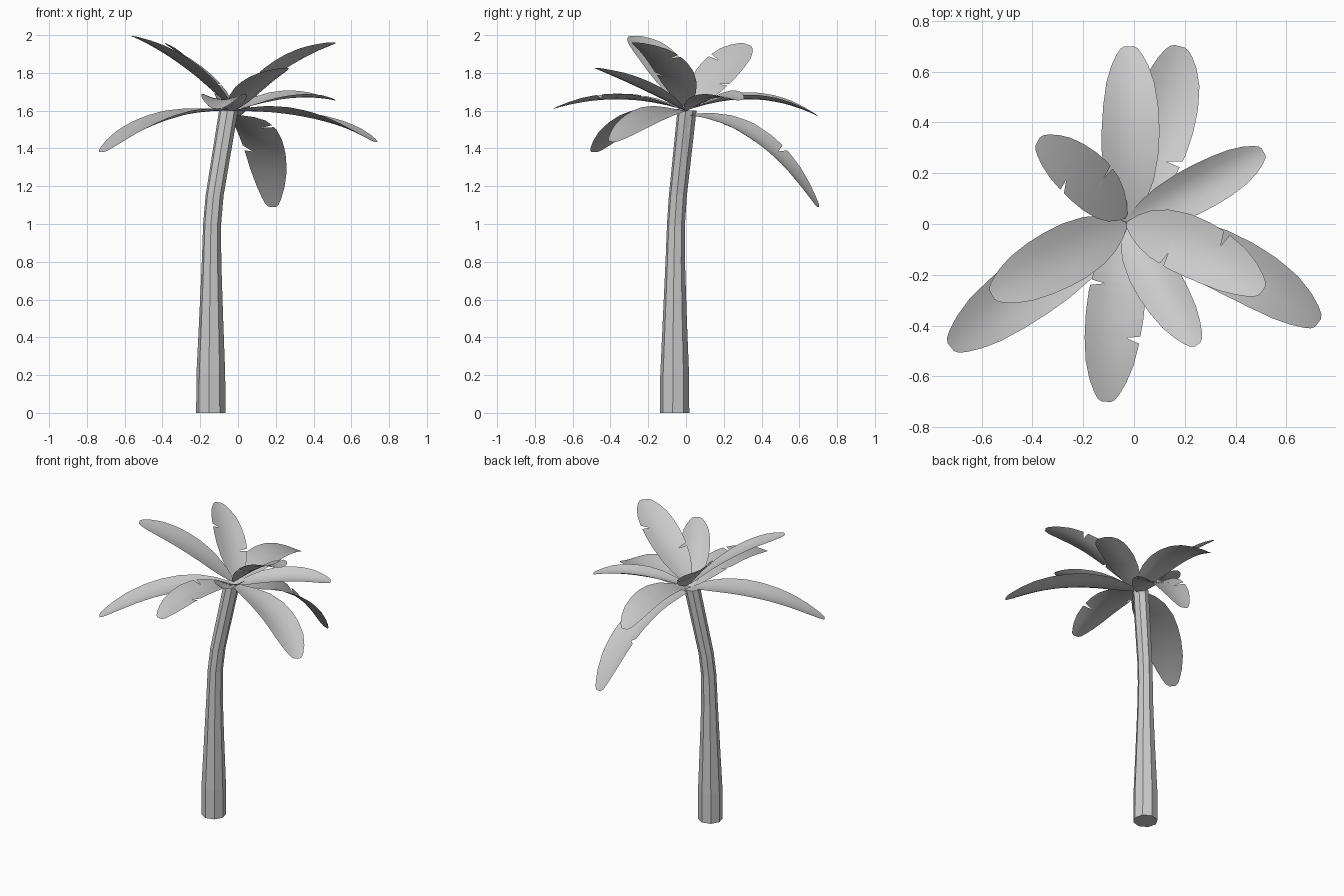
import bpy
import math
from mathutils import Vector

if "Cube" in bpy.data.objects:
    bpy.data.objects.remove(bpy.data.objects["Cube"])


def add_mesh(name, verts, faces, smooth):
    me = bpy.data.meshes.new(name)
    me.from_pydata([tuple(v) for v in verts], [], faces)
    me.polygons.foreach_set("use_smooth", [smooth] * len(faces))
    me.update()
    ob = bpy.data.objects.new(name, me)
    bpy.context.collection.objects.link(ob)
    return ob


# Trunk: eight-sided rings (x, y, z, radius) along a bent path
rings = [(-.144, -.06, 0, .078), (-.144, -.06, .2, .077), (-.142, -.059, .5, .064),
         (-.140, -.057, .8, .052), (-.137, -.053, 1.0, .048), (-.124, -.043, 1.15, .048),
         (-.050, .005, 1.6, .051)]
N = 8
verts, faces = [], []
for x, y, z, r in rings:
    for k in range(N):
        a = math.tau * k / N + math.radians(37.5)
        verts.append((x + r * math.cos(a), y + r * math.sin(a), z))
for i in range(len(rings) - 1):
    for k in range(N):
        k2 = (k + 1) % N
        faces.append((i * N + k, i * N + k2, i * N + N + k2, i * N + N + k))
faces.append(tuple(reversed(range(N))))
faces.append(tuple(range((len(rings) - 1) * N, len(rings) * N)))
add_mesh("trunk", verts, faces, False)

# Outline of a frond: (position along midrib, half width factor)
OUTLINE = [(0, .08), (.06, .38), (.14, .64), (.25, .86), (.4, .99), (.52, 1), (.65, .95),
           (.78, .83), (.88, .64), (.95, .44), (.985, .30), (1, .16)]
COLS = [-1, -.5, 0, .5, 1]


def outline(t):
    for (t0, w0), (t1, w1) in zip(OUTLINE, OUTLINE[1:]):
        if t <= t1:
            return w0 + (w1 - w0) * (t - t0) / (t1 - t0)
    return OUTLINE[-1][1]


def frond(name, root, mid, tip, width=.115, roll=0, torn=False, cup=.03):
    """Cupped leaf blade along a quadratic curve through root, mid and tip."""
    a, m, b = Vector(root), Vector(mid), Vector(tip)
    c = 2 * m - (a + b) / 2
    stations = [(t, 1, 1) for t in [p[0] for p in OUTLINE] + [.33, .585, .715]]
    if torn:  # one tear on each side of the blade
        stations += [(.615, 1, 1), (.632, .5, 1), (.655, 1, 1)]
        stations += [(.335, 1, 1), (.345, 1, .5), (.365, 1, 1)]
        stations = [s for s in stations if s[0] != .65]
    stations.sort()
    verts, faces = [], []
    n = len(COLS)
    for t, left, right in stations:
        p = a * (1 - t) ** 2 + c * 2 * t * (1 - t) + b * t * t
        d = ((c - a) * (1 - t) + (b - c) * t).normalized()
        side = Vector((-d.y, d.x, 0)).normalized()
        up = d.cross(side)
        r = math.radians(roll)
        side, up = side * math.cos(r) + up * math.sin(r), up * math.cos(r) - side * math.sin(r)
        for u in COLS:
            s = u * outline(t) * (left if u > 0 else right)
            verts.append(p + side * s * width + up * cup * s * s)
    for i in range(len(stations) - 1):
        for k in range(n - 1):
            q = i * n + k
            faces.append((q, q + n, q + n + 1, q + 1))
    return add_mesh(name, verts, faces, True)


# Crown of fronds, lower drooping ones first
low = (-.03, 0, 1.60)
high = (-.03, 0, 1.62)
frond("frond_droop_back", (-.03, .01, 1.58), (.105, .375, 1.445), (.18, .70, 1.09), .124,
      roll=8, torn=True, cup=.03)
frond("frond_droop_right", low, (.39, -.17, 1.56), (.725, -.39, 1.435), .118, roll=-7)
frond("frond_droop_left", low, (-.39, -.235, 1.55), (-.722, -.485, 1.38), .125)
frond("frond_back", low, (-.015, .36, 1.66), (-.02, .70, 1.57), .114, roll=3)
frond("frond_front", low, (-.075, -.35, 1.66), (-.11, -.70, 1.61), .114, torn=True)
frond("frond_back_right", low, (.265, .15, 1.665), (.51, .285, 1.655), .092, roll=6)
frond("frond_front_right", low, (.10, -.24, 1.72), (.25, -.475, 1.825), .095)
frond("frond_raised_left", high, (-.30, -.137, 1.85), (-.56, -.28, 1.995), .118, roll=-4,
      cup=.02)
frond("frond_raised_right", high, (.245, -.10, 1.83), (.505, -.265, 1.96), .118, roll=-2,
      torn=True, cup=.025)
frond("frond_raised_back", (-.03, .03, 1.62), (-.20, .18, 1.805), (-.38, .325, 1.95), .112,
      roll=21, torn=True, cup=.02)
